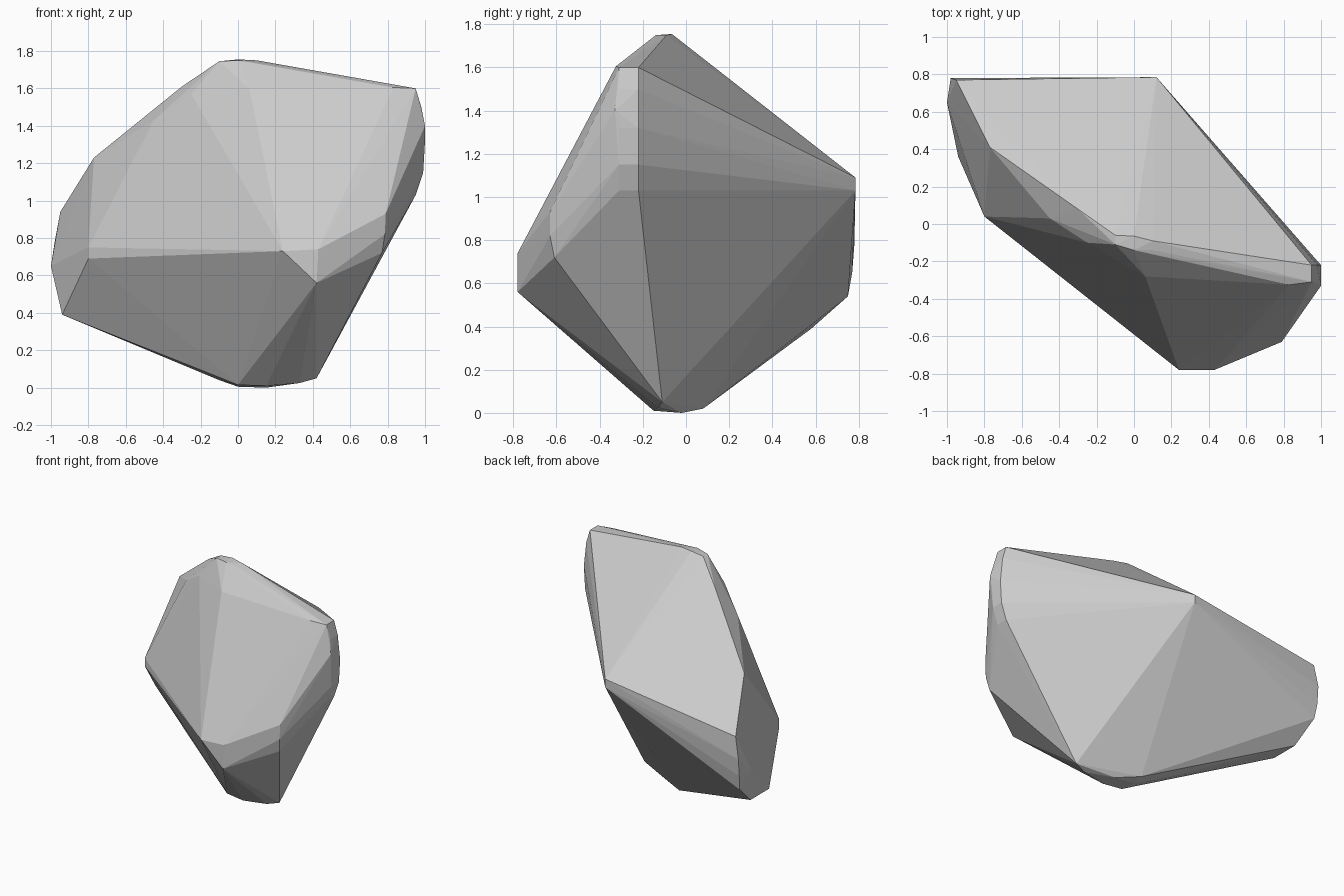
import bpy, bmesh


def strip(profile, ys):
    """Sweep an x-z profile along y."""
    return [(x, y, z) for x, z in profile for y in ys]


# Blunt right end
corners = strip([(0.95, 1.6), (0.98, 1.5), (1.0, 1.32), (0.99, 1.15), (0.95, 1.03)], (-0.22, -0.31))
corners += [(0.83, -0.325, 1.605), (1.0, -0.33, 1.4)]

# Rounded left end
corners += [(-0.8, 0.04, 0.69), (-0.8, 0.04, 0.75), (-0.94, 0.36, 0.39), (-0.94, 0.58, 0.39),
            (-0.97, 0.75, 0.54), (-0.98, 0.77, 0.65), (-1.0, 0.65, 0.65), (-0.98, 0.78, 0.78),
            (-0.95, 0.77, 0.94), (-0.77, 0.41, 1.23)]

# Peak and ridge
corners += [(-0.1, -0.06, 1.745), (0.0, -0.065, 1.755), (0.1, -0.09, 1.75), (0.0, -0.14, 1.75),
            (0.1, -0.14, 1.74), (-0.1, -0.11, 1.745), (-0.3, 0.08, 1.61), (-0.25, -0.1, 1.57),
            (-0.45, 0.03, 1.43), (0.06, -0.28, 1.6)]

# Front nose and its right shoulder
corners += [(0.24, -0.78, 0.73), (0.43, -0.78, 0.74), (0.42, -0.78, 0.56),
            (0.79, -0.63, 0.93), (0.785, -0.63, 0.82), (0.77, -0.61, 0.72)]

# Back corner
corners += strip([(0.12, 1.09), (0.12, 1.03)], (0.785,))

# Rounded foot
corners += [(0.42, -0.11, 0.05), (0.33, -0.13, 0.025), (0.15, -0.15, 0.01), (0.0, -0.13, 0.015),
            (0.15, -0.02, 0.0), (0.0, 0.0, 0.005), (0.0, 0.08, 0.02), (-0.1, 0.03, 0.04)]

# Wrap the corners into one faceted stone
bm = bmesh.new()
for co in corners:
    bm.verts.new(co)
bmesh.ops.convex_hull(bm, input=bm.verts[:])
bmesh.ops.delete(bm, geom=[v for v in bm.verts if not v.link_faces], context='VERTS')
bmesh.ops.recalc_face_normals(bm, faces=bm.faces[:])
mesh = bpy.data.meshes.new("rock")
bm.to_mesh(mesh)
bm.free()
rock = bpy.data.objects.new("rock", mesh)
bpy.context.collection.objects.link(rock)
